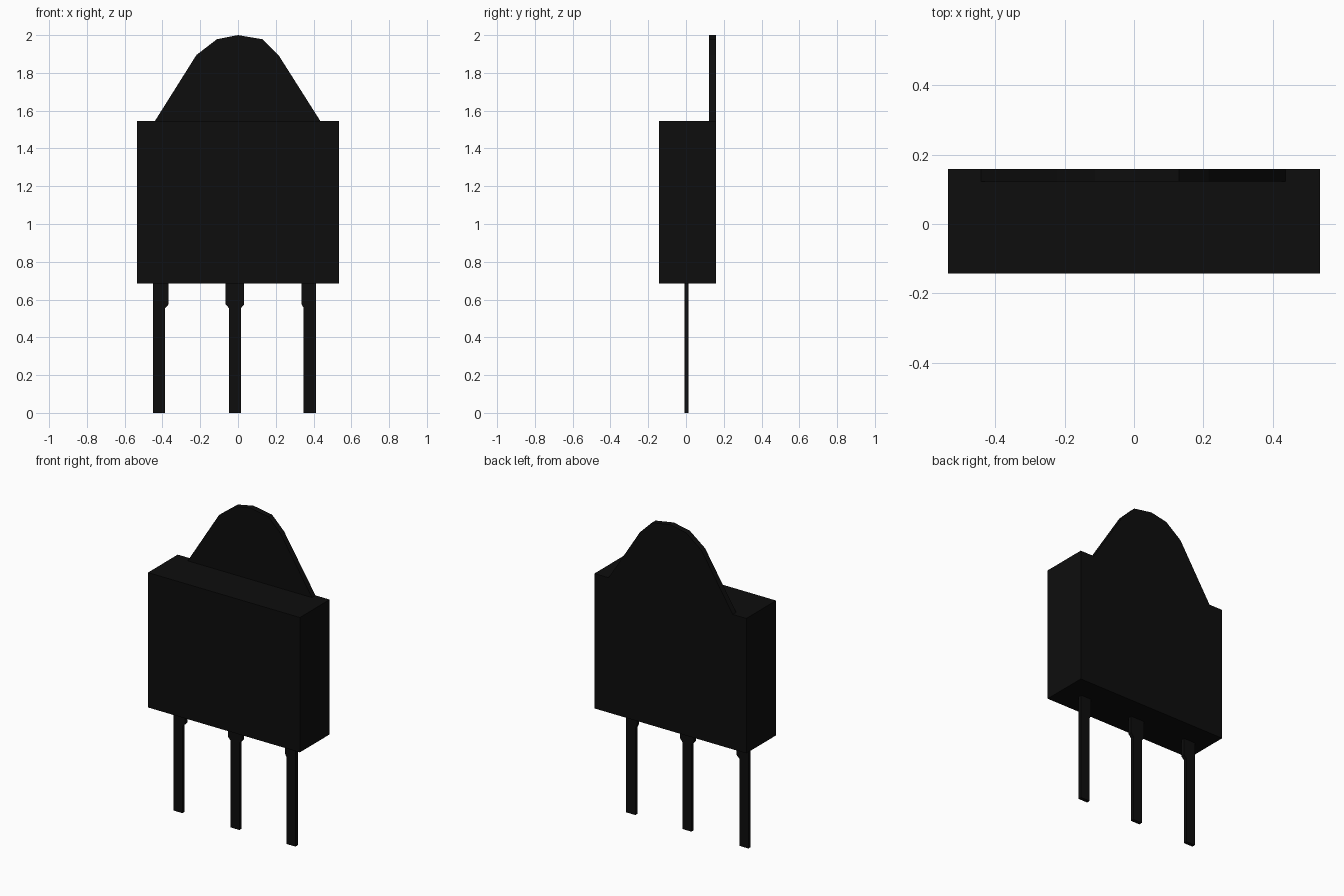
import bpy
import bmesh

cube = bpy.data.objects.get("Cube")
if cube:
    bpy.data.objects.remove(cube, do_unlink=True)

# One flat near-black colour for every part
black = bpy.data.materials.new("matte_black")
black.use_nodes = True
color = (0.004, 0.004, 0.004, 1)
black.diffuse_color = color
black.node_tree.nodes["Principled BSDF"].inputs["Base Color"].default_value = color


def extrude_profile(name, points, y0, y1):
    """Solid made from an outline in x and z, running from y0 to y1."""
    bm = bmesh.new()
    face = bm.faces.new([bm.verts.new((x, y0, z)) for x, z in points])
    result = bmesh.ops.extrude_face_region(bm, geom=[face])
    moved = [v for v in result["geom"] if isinstance(v, bmesh.types.BMVert)]
    bmesh.ops.translate(bm, verts=moved, vec=(0, y1 - y0, 0))
    bmesh.ops.recalc_face_normals(bm, faces=bm.faces)
    mesh = bpy.data.meshes.new(name)
    bm.to_mesh(mesh)
    bm.free()
    mesh.materials.append(black)
    obj = bpy.data.objects.new(name, mesh)
    bpy.context.collection.objects.link(obj)
    return obj


BOTTOM, TOP, BACK = 0.685, 1.545, 0.158
HALF_WIDTH = 0.536

# Rectangular package body
extrude_profile("body", [(-HALF_WIDTH, BOTTOM), (HALF_WIDTH, BOTTOM),
                         (HALF_WIDTH, TOP), (-HALF_WIDTH, TOP)], -0.142, BACK)

# Thin tapered mounting tab, flush with the back
extrude_profile("mounting_tab", [(-0.44, TOP), (0.436, TOP), (0.214, 1.895),
                                 (0.13, 1.978), (0, 2), (-0.112, 1.978),
                                 (-0.22, 1.895)], 0.122, BACK)


# Flat leads with a wider shoulder that chamfers into the lower blade
def lead(name, left, right, shoulder_left, shoulder_right):
    outline = [(left, 0), (right, 0), (right, 0.555)]
    if shoulder_right > right:
        outline.append((shoulder_right, 0.575))
    outline += [(shoulder_right, BOTTOM), (shoulder_left, BOTTOM)]
    if shoulder_left < left:
        outline.append((shoulder_left, 0.575))
    outline.append((left, 0.555))
    extrude_profile(name, outline, -0.009, 0.014)


lead("right_lead", -0.45, -0.386, -0.45, -0.367)
lead("middle_lead", -0.048, 0.016, -0.065, 0.033)
lead("left_lead", 0.348, 0.412, 0.337, 0.412)
